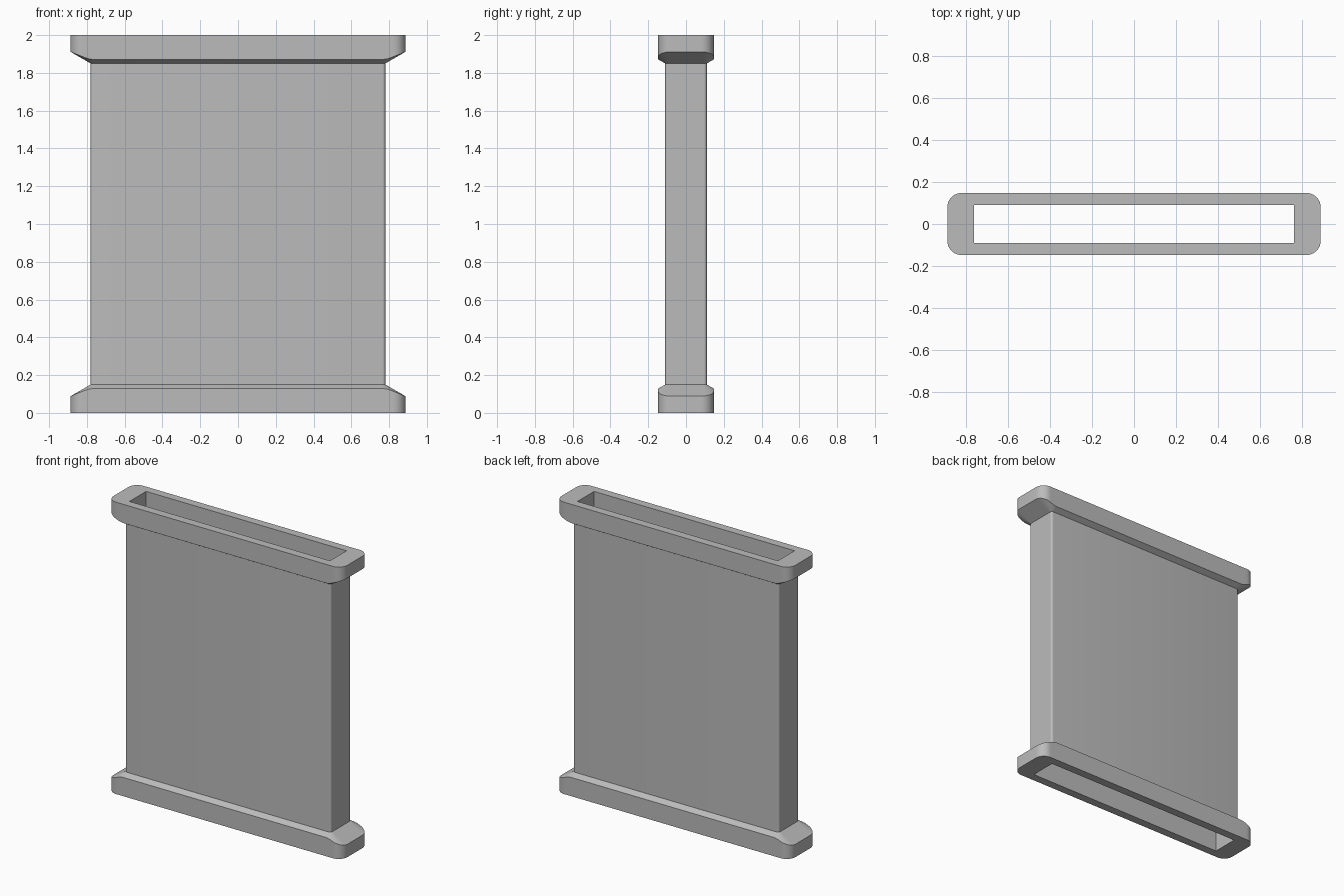
import bpy, bmesh
from math import sin, cos, pi
from mathutils import Vector

cube = bpy.data.objects.get("Cube")
if cube:
    bpy.data.objects.remove(cube)

HOLE = (0.76, 0.09)       # half size of the through slot
CORE = (0.765, 0.095)     # centres of the small body corner arcs
BODY_R = 0.015
RIM = (0.887, 0.147)      # half size of the end flanges
RIM_R = 0.066
RIM_H, TOP, SLOPE = 0.15, 2.0, 0.577

grey = bpy.data.materials.new("plain grey")
grey.use_nodes = True
grey.diffuse_color = (0.5, 0.5, 0.5, 1)
grey.node_tree.nodes["Principled BSDF"].inputs["Base Color"].default_value = (0.5, 0.5, 0.5, 1)


def rim_outline():
    """Rounded rectangle, counter-clockwise, with extra points near the corners."""
    cx, cy = RIM[0] - RIM_R, RIM[1] - RIM_R
    quad = [(cx + RIM_R * cos(a), cy + RIM_R * sin(a))
            for a in (i * pi / 20 for i in range(11))]
    quad += [(CORE[0] + (cx - CORE[0]) * t, RIM[1]) for t in (0.75, 0.5, 0.25, 0)]
    half = quad + [(-x, y) for x, y in reversed(quad)]
    return half + [(-x, -y) for x, y in half]


def clamp(p, box):
    return Vector([max(-b, min(b, c)) for c, b in zip(p, box)])


# Matching rings: slot, body outline, and the flange edge where the slope meets it
rim = [Vector(p) for p in rim_outline()]
slot = [clamp(p, HOLE) for p in rim]
body, rim_z = [], []
for p in rim:
    q = clamp(p, CORE)
    away = p - q
    body.append(q + away.normalized() * BODY_R)
    rim_z.append(RIM_H - SLOPE * (away.length - BODY_R))


def ring(points, z):
    heights = z if isinstance(z, list) else [z] * len(points)
    return [(p.x, p.y, h) for p, h in zip(points, heights)]


def loft(name, strips, flip=False):
    """Skin each strip of rings; flip turns the part over for the top end."""
    bm = bmesh.new()
    for strip in strips:
        rows = [[bm.verts.new((x, y, TOP - z if flip else z)) for x, y, z in r] for r in strip]
        for a, b in zip(rows, rows[1:]):
            for i in range(len(a)):
                j = (i + 1) % len(a)
                bm.faces.new((a[i], a[j], b[j], b[i]))
    if flip:
        bmesh.ops.reverse_faces(bm, faces=bm.faces[:])
    bmesh.ops.remove_doubles(bm, verts=bm.verts[:], dist=1e-5)
    mesh = bpy.data.meshes.new(name)
    bm.to_mesh(mesh)
    bm.free()
    mesh.materials.append(grey)
    obj = bpy.data.objects.new(name, mesh)
    bpy.context.collection.objects.link(obj)
    bpy.ops.object.select_all(action="DESELECT")
    obj.select_set(True)
    bpy.context.view_layer.objects.active = obj
    bpy.ops.object.shade_smooth_by_angle(angle=pi / 6)


# Hollow panel between the flanges
loft("hollow_panel", [
    [ring(body, RIM_H), ring(body, TOP - RIM_H)],
    [ring(slot, TOP - RIM_H), ring(slot, RIM_H)],
])

# Flanges with sloped shoulders
flange = [[ring(slot, RIM_H), ring(slot, 0), ring(rim, 0), ring(rim, rim_z), ring(body, RIM_H)]]
loft("bottom_flange", flange)
loft("top_flange", flange, flip=True)
